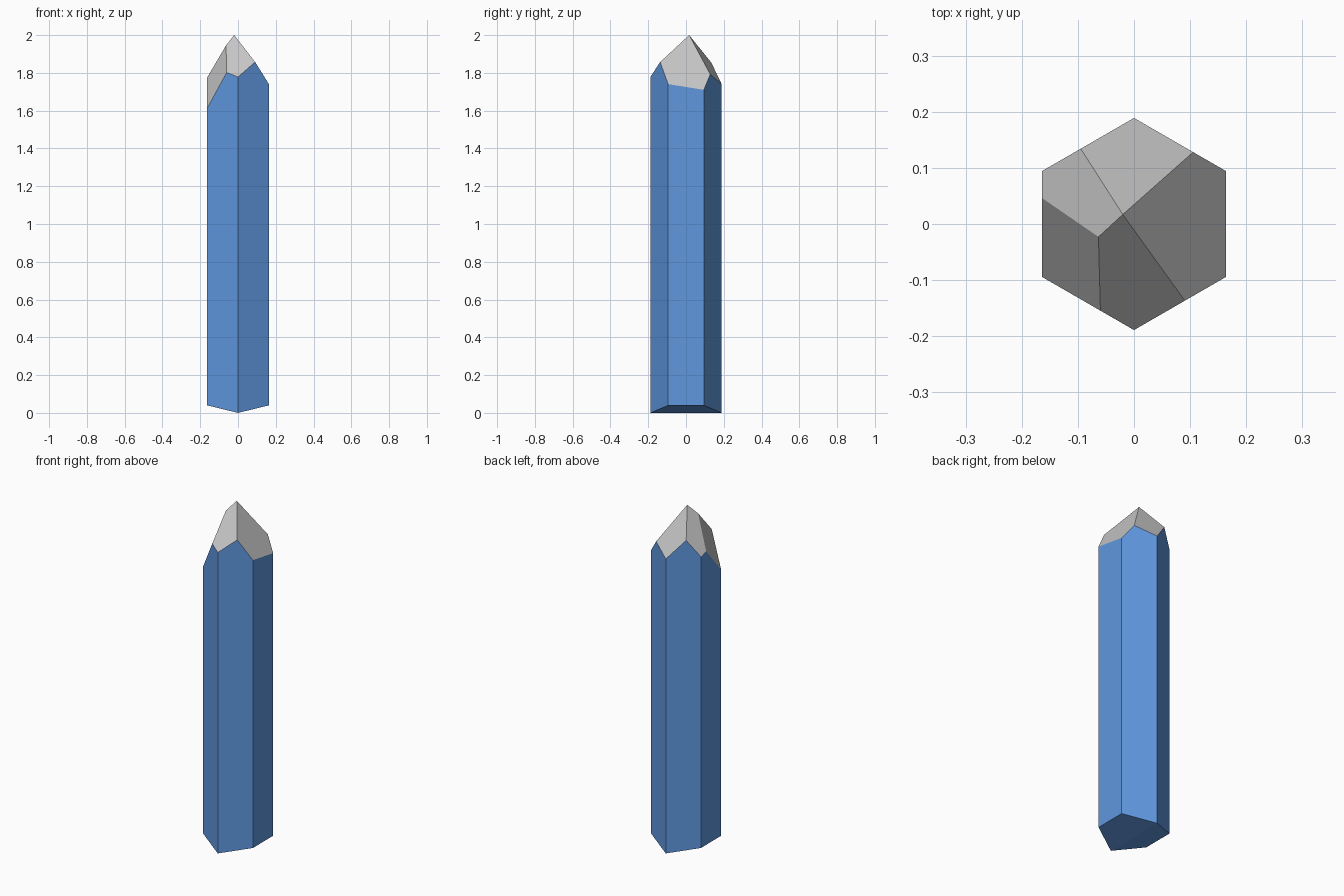
import bpy
import bmesh
from math import cos, sin, radians
from mathutils import Vector

cube = bpy.data.objects.get("Cube")
if cube:
    bpy.data.objects.remove(cube)

RADIUS = 0.189
APEX = Vector((-0.02, 0.017, 2.0))


def make_material(name, color):
    mat = bpy.data.materials.new(name)
    mat.use_nodes = True
    mat.diffuse_color = color
    mat.node_tree.nodes["Principled BSDF"].inputs["Base Color"].default_value = color
    return mat


def cut(bm, point, normal):
    """Slice away everything on the normal's side and close the opening."""
    geom = bm.verts[:] + bm.edges[:] + bm.faces[:]
    bmesh.ops.bisect_plane(bm, geom=geom, dist=1e-5, plane_co=point,
                           plane_no=normal, clear_outer=True)
    rim = [e for e in bm.edges if e.is_boundary]
    bmesh.ops.holes_fill(bm, edges=rim, sides=0)


# Six-sided shaft, taller than needed at both ends
bm = bmesh.new()
ring = [bm.verts.new((RADIUS * cos(radians(a)), RADIUS * sin(radians(a)), -0.2))
        for a in range(30, 390, 60)]
base = bm.faces.new(ring)
top = bmesh.ops.extrude_face_region(bm, geom=[base])
bmesh.ops.translate(bm, vec=(0, 0, 2.6),
                    verts=[g for g in top["geom"] if isinstance(g, bmesh.types.BMVert)])
bmesh.ops.recalc_face_normals(bm, faces=bm.faces)

# Uneven tip facets: a point on each and its rise along x and y
facets = [
    (APEX, -1.51, -0.16),
    (APEX, 0.24, 1.10),
    (APEX, -0.35, -1.47),
    (APEX, 1.51, -0.28),
    (Vector((-0.065, -0.02, 1.945)), 2.50, 1.16),
]
for point, rise_x, rise_y in facets:
    cut(bm, point, Vector((-rise_x, -rise_y, 1)).normalized())

# Shallow wedge underneath, with its ridge running front to back
for side in (1, -1):
    cut(bm, Vector(), Vector((side * 0.244, 0, -1)).normalized())

bmesh.ops.recalc_face_normals(bm, faces=bm.faces)

# Grey tip facets, blue shaft and underside
for face in bm.faces:
    face.material_index = 1 if face.normal.z > 0.2 else 0

mesh = bpy.data.meshes.new("crystal_shard")
bm.to_mesh(mesh)
bm.free()
mesh.materials.append(make_material("shaft_blue", (0.115, 0.31, 0.73, 1)))
mesh.materials.append(make_material("tip_grey", (0.57, 0.57, 0.57, 1)))
shard = bpy.data.objects.new("crystal_shard", mesh)
bpy.context.collection.objects.link(shard)
